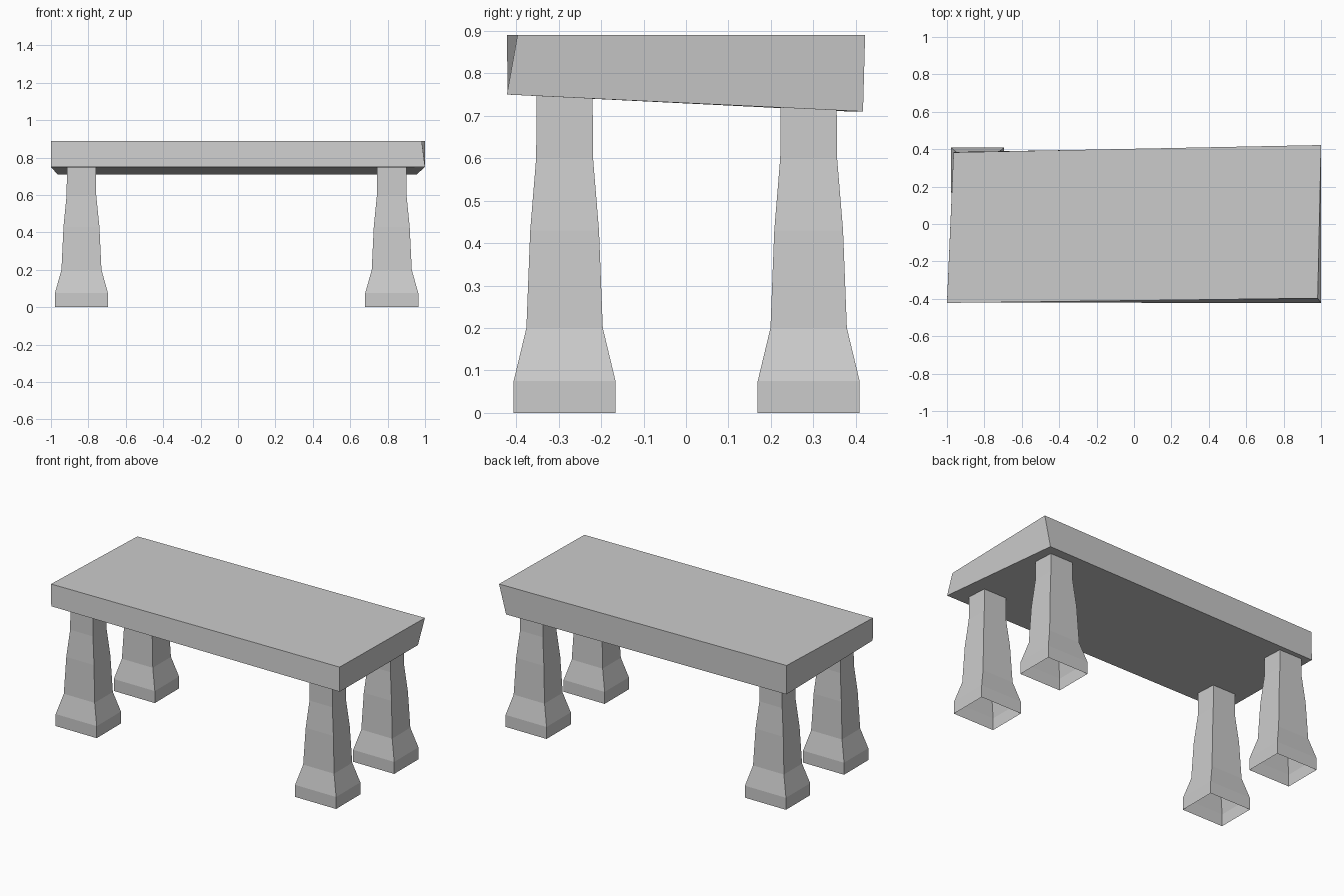
import bpy
import bmesh

if "Cube" in bpy.data.objects:
    bpy.data.objects.remove(bpy.data.objects["Cube"])


def loft(name, rings, cap_ends):
    """Join four-cornered rings, listed bottom to top, into one object."""
    bm = bmesh.new()
    loops = [[bm.verts.new(p) for p in ring] for ring in rings]
    for low, high in zip(loops, loops[1:]):
        for i in range(4):
            j = (i + 1) % 4
            bm.faces.new((low[i], low[j], high[j], high[i]))
    if cap_ends:
        bm.faces.new(loops[0][::-1])
        bm.faces.new(loops[-1])
    mesh = bpy.data.meshes.new(name)
    bm.to_mesh(mesh)
    bm.free()
    obj = bpy.data.objects.new(name, mesh)
    bpy.context.collection.objects.link(obj)
    return obj


# Table top: a slightly skewed slab, thicker at the back
underside = [(-1.0, -0.42, 0.75), (1.0, -0.422, 0.75),
             (0.955, 0.417, 0.71), (-0.965, 0.385, 0.71)]
surface = [(-1.0, -0.422, 0.89), (0.982, -0.397, 0.89),
           (1.0, 0.422, 0.89), (-0.965, 0.383, 0.89)]
loft("table_top", [underside, surface], True)

# Legs: hollow, open-ended rectangular pillars with a flared foot
# Profile of (height, half width, half depth)
profile = [(0.0, 0.142, 0.12), (0.075, 0.142, 0.12), (0.2, 0.107, 0.09),
           (0.43, 0.096, 0.081), (0.6, 0.079, 0.067)]
corners = [(-1, -1), (1, -1), (1, 1), (-1, 1)]

for depth, y, top in (("front", -0.286, 0.748), ("back", 0.289, 0.72)):
    for side, x in (("left", -0.837), ("right", 0.822)):
        rings = [[(x + sx * hx, y + sy * hy, z) for sx, sy in corners]
                 for z, hx, hy in profile + [(top, 0.078, 0.066)]]
        loft(f"{depth}_{side}_leg", rings, False)
